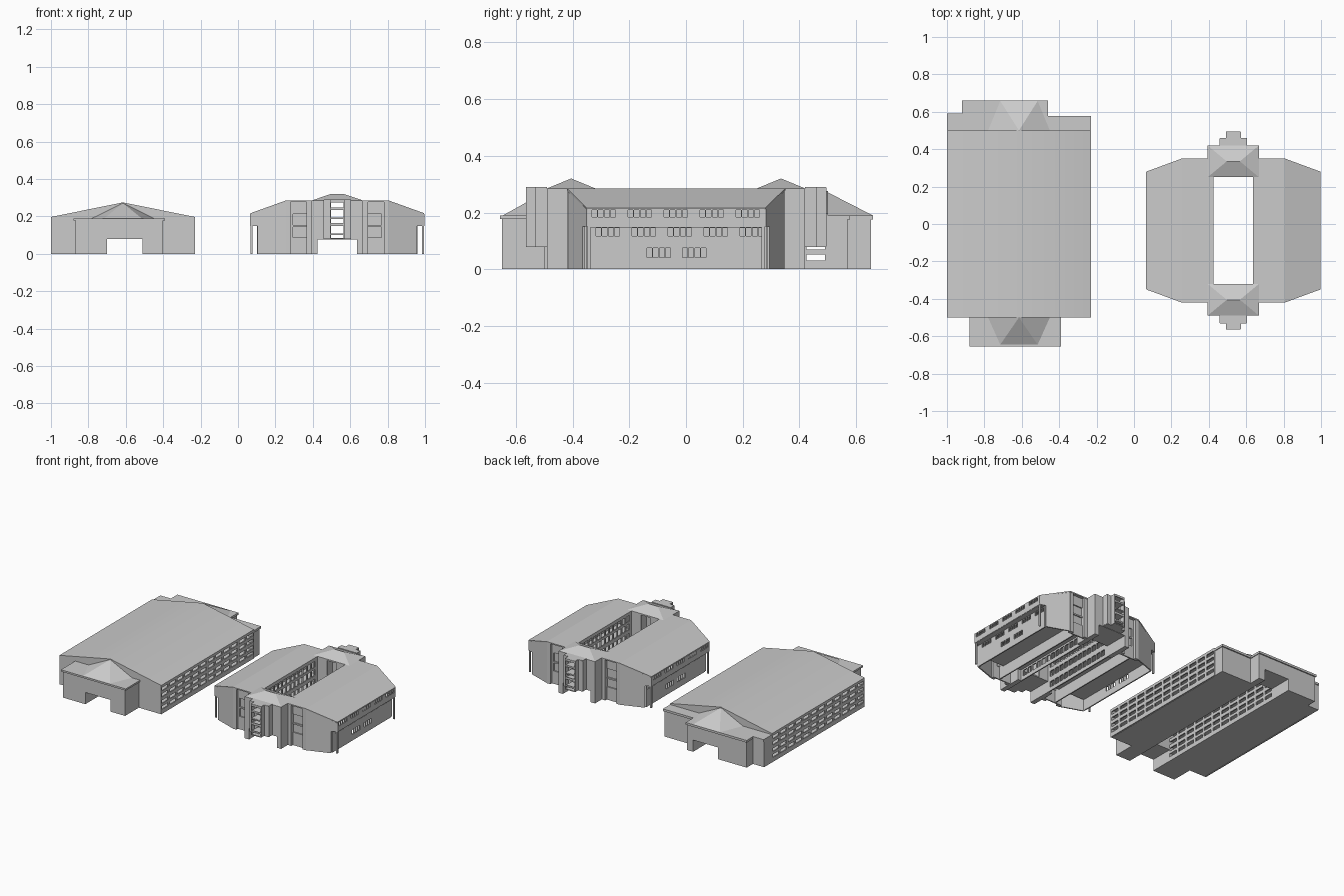
import bpy, bmesh

if "Cube" in bpy.data.objects:
    bpy.data.objects.remove(bpy.data.objects["Cube"])

def finish(name, bm, thick=0):
    bmesh.ops.recalc_face_normals(bm, faces=bm.faces)
    me = bpy.data.meshes.new(name)
    bm.to_mesh(me)
    bm.free()
    ob = bpy.data.objects.new(name, me)
    bpy.context.collection.objects.link(ob)
    if thick:
        m = ob.modifiers.new("thickness", 'SOLIDIFY')
        m.thickness, m.offset = thick, 0
    return ob

def mesh(name, verts, faces, thick=0):
    bm = bmesh.new()
    vs = [bm.verts.new(v) for v in verts]
    for f in faces:
        bm.faces.new([vs[i] for i in f])
    return finish(name, bm, thick)

def box(name, x0, x1, y0, y1, z0, z1):
    x0, x1 = sorted((x0, x1))
    y0, y1 = sorted((y0, y1))
    return prism(name, [(x0, z0), (x1, z0), (x1, z1), (x0, z1)], y0, y1)

def prism(name, pts, y0, y1):
    """Extrude an x-z outline along y."""
    n = len(pts)
    v = [(x, y, z) for y in (y0, y1) for x, z in pts]
    f = [tuple(range(n)), tuple(range(n, 2 * n))]
    f += [(i, (i + 1) % n, n + (i + 1) % n, n + i) for i in range(n)]
    return mesh(name, v, f)

def panel(name, p, q, z0, z1, holes=(), t=.008):
    """Upright wall from p to q; holes are (s0, s1, z0, z1) along the wall."""
    L = ((q[0] - p[0]) ** 2 + (q[1] - p[1]) ** 2) ** .5
    S = sorted({0, L} | {h[i] for h in holes for i in (0, 1)})
    Z = sorted({z0, z1} | {h[i] for h in holes for i in (2, 3)})
    bm = bmesh.new()
    cache = {}
    def vert(i, k):
        if (i, k) not in cache:
            a = S[i] / L
            cache[i, k] = bm.verts.new((p[0] + (q[0] - p[0]) * a, p[1] + (q[1] - p[1]) * a, Z[k]))
        return cache[i, k]
    for i in range(len(S) - 1):
        for k in range(len(Z) - 1):
            s, z = (S[i] + S[i + 1]) / 2, (Z[k] + Z[k + 1]) / 2
            if not any(h[0] < s < h[1] and h[2] < z < h[3] for h in holes):
                bm.faces.new([vert(i, k), vert(i + 1, k), vert(i + 1, k + 1), vert(i, k + 1)])
    return finish(name, bm, t)

# ---------- long hall (left) ----------
HX = -.615
PASS = (-.7, -.51)

def gate(name, x0, x1, y0, y1, top):
    prism(name, [(x0, 0), (PASS[0], 0), (PASS[0], .08), (PASS[1], .08),
                 (PASS[1], 0), (x1, 0), (x1, top), (x0, top)], y0, y1)

# outer and passage walls with open window grids
pitch = 1 / 12
grid = [(i * pitch + .009, i * pitch + .074, z, z + .022)
        for i in range(12) for z in (.03, .07, .115, .157)]
for x in (-.996, PASS[0] - .004, PASS[1] + .004, -.234):
    panel("hall_window_wall", (x, -.5), (x, .5), 0, .19, grid)
for x0, x1 in ((-.99, PASS[0] - .008), (PASS[1] + .008, -.24)):
    for z in (0, .055, .1, .142):
        box("hall_floor", x0, x1, -.49, .49, z, z + .006)

# end walls
gate("hall_front_wall", -1, -.23, -.5, -.49, .19)
gate("hall_back_wall", -1, -.23, .49, .5, .19)

# main gable roof, smooth slopes
roof = prism("hall_roof", [(-1, .19), (-.23, .19), (-.23, .197), (HX, .275), (-1, .197)], -.5, .5)
for f in roof.data.polygons:
    f.use_smooth = f.normal.z > .5

# front wing with gateway and eave
gate("front_wing", -.87, -.40, -.648, -.5, .178)
box("front_wing_eave", -.88, -.39, -.655, -.5, .178, .19)

# stepped back wing
gate("back_wing", -.915, -.465, .5, .652, .178)
box("back_wing_eave", -.92, -.46, .5, .66, .175, .19)
box("back_side_block_left", -1, -.915, .5, .585, 0, .175)
box("back_side_eave_left", -1, -.92, .5, .59, .175, .19)
box("back_side_block_right", -.465, -.235, .5, .57, 0, .175)
box("back_side_eave_right", -.46, -.23, .5, .578, .175, .19)

# small hipped roofs meeting the gable ends
for s, ye in ((-1, -.645), (1, .658)):
    mesh("wing_hip_roof", [(HX - .1, ye, .19), (HX + .1, ye, .19), (HX + .165, s * .5, .19),
                           (HX - .165, s * .5, .19), (HX, s * .5, .271)],
         [(0, 1, 2, 3), (0, 1, 4), (1, 2, 4), (2, 3, 4), (3, 0, 4)])

# ---------- courtyard building (right) ----------
CX, CY = .531, -.035

def P(sx, sy, x, y):
    return (CX + sx * x, CY + sy * y)

def row(starts, z0, z1):
    return [(s + i * .022, s + i * .022 + .018, z0, z1) for s in starts for i in range(4)]

top_row = row([-.015 + .127 * i + .005 + .025 for i in range(5)], .185, .209)
low_rows = row([.035 + .127 * i for i in range(5)], .118, .146) + row([.215, .34], .042, .074)
court = [(.02 + i * .0445, .055 + i * .0445, z, z + .04)
         for i in range(12) for z in (.025, .1, .165, .222)]

for s in (-1, 1):
    X = lambda d: CX + s * d
    # roof half: flat deck and sloping outer side
    mesh("court_roof", [(X(d), CY + y, z) for d, y, z in
         ((.105, -.385, .281), (.275, -.385, .281), (.464, -.315, .213),
          (.105, .385, .281), (.275, .385, .281), (.464, .315, .213))],
         [(0, 1, 4, 3), (1, 2, 5, 4)], .008)
    # outer side walls, overhanging top storey
    panel("top_storey_wall", (X(.462), CY - .312), (X(.462), CY + .312), .15, .212, top_row)
    panel("lower_side_wall", (X(.425), CY - .318), (X(.425), CY + .318), 0, .15, low_rows)
    box("overhang_floor", X(.42), X(.464), CY - .313, CY + .313, .148, .156)
    # courtyard wall and corridor wall
    panel("courtyard_wall", (X(.109), CY - .285), (X(.109), CY + .285), 0, .28, court)
    panel("corridor_wall", (X(.225), CY - .355), (X(.225), CY + .355), 0, .278)
    # storey floors
    for z in (.076, .148):
        box("storey_floor", X(.113), X(.421), CY - .318, CY + .318, z, z + .007)
    for t in (-1, 1):
        # end wall with recessed panes
        panel("end_wall", P(s, t, .1375, .362), P(s, t, .275, .362), 0, .28,
              [(.012, .1, .088, .143), (.012, .1, .153, .212)])
        panel("recessed_pane", P(s, t, .14, .35), P(s, t, .25, .35), .083, .22, t=.004)
        # pilasters
        for d in (.138, .25):
            box("pilaster", X(d), X(d + .026), CY + t * .36, CY + t * .383, 0, .28)
        # slanted corner wall under the sloping roof
        w = [(.275, 0), (.425, 0), (.425, .15), (.462, .15), (.462, .212), (.275, .28)]
        mesh("slanted_wall", [(*P(s, t, d, .378 - (d - .275) * .35), z) for d, z in w],
             [range(6)], .008)
        # corner post
        box("corner_post", X(.453), X(.463), CY + t * .302, CY + t * .312, 0, .15)

slot = [(.085, .1), (.11, .15), (.165, .185), (.192, .235), (.247, .275)]
for t in (-1, 1):
    Y = lambda d: CY + t * d
    # gatehouse over the passage
    for s in (-1, 1):
        box("gatehouse_side", CX + s * .105, CX + s * .1375, Y(.285), Y(.455), 0, .285)
    for d in (.289, .451):
        panel("gatehouse_wall", (CX - .105, Y(d)), (CX + .105, Y(d)), .08, .285,
              [(.07, .14, .085, .275)])
    box("gatehouse_floor", CX - .105, CX + .105, Y(.285), Y(.455), .076, .084)
    # gatehouse hipped roof
    v = [(CX + a, Y(b), .285) for a, b in ((-.1375, .285), (.1375, .285), (.1375, .455), (-.1375, .455))]
    v += [(CX - .035, Y(.37), .32), (CX + .035, Y(.37), .32)]
    mesh("gatehouse_roof", v, [(0, 1, 2, 3), (0, 1, 5, 4), (1, 2, 5), (2, 3, 4, 5), (3, 0, 4)])
    # stepped stair tower with open front slots
    out = [(-.07, .455), (-.07, .493), (-.037, .493), (-.037, .527),
           (.037, .527), (.037, .493), (.07, .493), (.07, .455)]
    for i in range(7):
        a, b = out[i], out[i + 1]
        L = abs(a[0] - b[0])
        panel("stair_tower_wall", (CX + a[0], Y(a[1])), (CX + b[0], Y(b[1])), .08, .288,
              [(.004, L - .004, *z) for z in slot] if i == 3 else (), .006)
    for z in (.078, .284):
        box("stair_tower_slab", CX - .072, CX + .072, Y(.455), Y(.495), z, z + .006)
        box("stair_tower_slab", CX - .038, CX + .038, Y(.495), Y(.529), z, z + .006)
    # stair landings
    for z in (.1, .153, .187, .238):
        box("stair_landing", CX - .034, CX + .034, Y(.46), Y(.525), z, z + .006)
